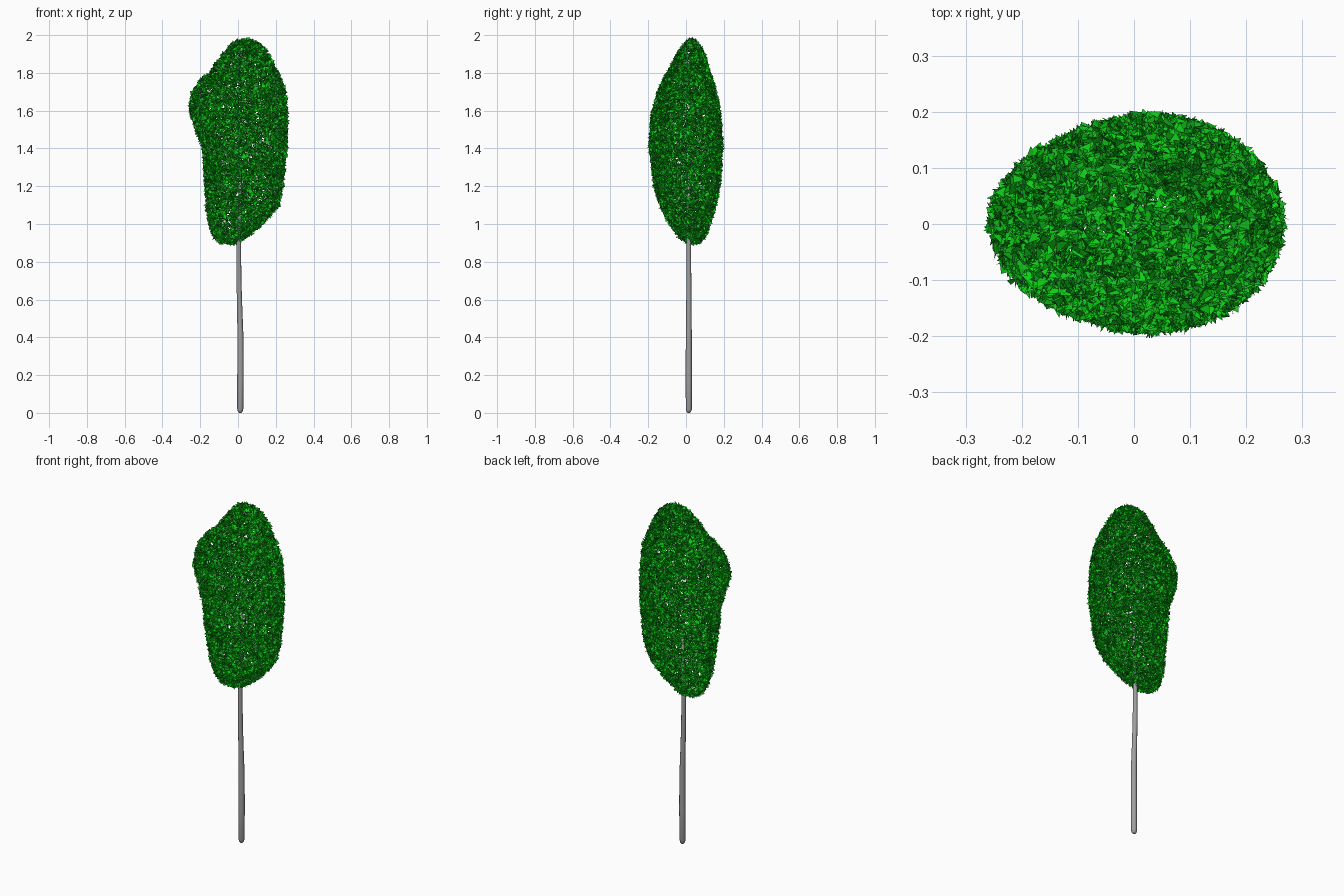
import bpy, bmesh, math, random
from mathutils import Vector

random.seed(7)
if "Cube" in bpy.data.objects:
    bpy.data.objects.remove(bpy.data.objects["Cube"])


def material(name, colour):
    m = bpy.data.materials.new(name)
    m.use_nodes = True
    m.diffuse_color = (*colour, 1)
    m.node_tree.nodes["Principled BSDF"].inputs["Base Color"].default_value = (*colour, 1)
    return m


def add_object(name, bm, mat):
    mesh = bpy.data.meshes.new(name)
    bm.to_mesh(mesh)
    bm.free()
    mesh.materials.append(mat)
    obj = bpy.data.objects.new(name, mesh)
    bpy.context.collection.objects.link(obj)
    return obj


def loft(rings, sides):
    """Closed skin through rings of (z, centre x, centre y, radius x, radius y)."""
    bm = bmesh.new()
    loops = []
    for z, cx, cy, rx, ry in rings:
        turn = [math.tau * i / sides for i in range(sides)]
        loops.append([bm.verts.new((cx + rx * math.cos(a), cy + ry * math.sin(a), z)) for a in turn])
    for low, high in zip(loops, loops[1:]):
        for i in range(sides):
            j = (i + 1) % sides
            bm.faces.new((low[i], low[j], high[j], high[i]))
    bm.faces.new(loops[0][::-1])
    bm.faces.new(loops[-1])
    return bm


green = material("leaf green", (0.005, 0.62, 0.01))
grey = material("trunk grey", (0.35, 0.35, 0.35))

# Trunk: slim, slightly bent, with a rounded foot
trunk_path = [(0, .012, .006), (.006, .012, .012), (.02, .012, .016), (.2, .013, .017),
              (.4, .013, .016), (.55, .009, .014), (.7, .005, .013), (.9, .004, .012),
              (1.1, .01, .010), (1.35, .015, .005)]
trunk = add_object("trunk", loft([(z, x, .015, r, r) for z, x, r in trunk_path], 12), grey)
for p in trunk.data.polygons:
    p.use_smooth = True

# Crown outline: height, left edge, right edge, centre depth, half depth
outline = [(.90, -.09, .00, .04, .03), (.93, -.13, .04, .03, .065), (1.0, -.155, .13, .02, .105),
           (1.1, -.165, .215, .01, .145), (1.2, -.17, .235, .005, .17), (1.4, -.185, .255, 0, .19),
           (1.5, -.22, .26, 0, .185), (1.6, -.257, .26, 0, .175), (1.7, -.24, .25, .005, .15),
           (1.76, -.20, .23, .01, .13), (1.8, -.15, .21, .015, .11), (1.9, -.08, .16, .025, .07),
           (1.95, -.035, .12, .03, .04), (1.975, .01, .07, .03, .02)]
shell = loft([(z, (a + b) / 2, cy, (b - a) / 2, ry) for z, a, b, cy, ry in outline], 32)
bmesh.ops.triangulate(shell, faces=shell.faces[:])
shell.normal_update()

# Leaves: small loose triangles scattered evenly over the crown skin
skin = [([v.co.copy() for v in f.verts], f.normal.copy(), f.calc_area()) for f in shell.faces]
shell.free()


def random_direction():
    return Vector([random.gauss(0, 1) for _ in range(3)]).normalized()


leaves = bmesh.new()
for (a, b, c), normal, _ in random.choices(skin, weights=[s[2] for s in skin], k=17000):
    u, v = random.random(), random.random()
    if u + v > 1:
        u, v = 1 - u, 1 - v
    centre = a + (b - a) * u + (c - a) * v + normal * random.uniform(-.012, .004)
    along = random_direction()
    across = along.cross(random_direction()).normalized()
    size = random.uniform(.009, .017)
    corners = (centre + along * size, centre - along * size * .7 + across * size * .75,
               centre - along * size * .7 - across * size * .75)
    leaves.faces.new([leaves.verts.new(p) for p in corners])
add_object("crown_leaves", leaves, green)
